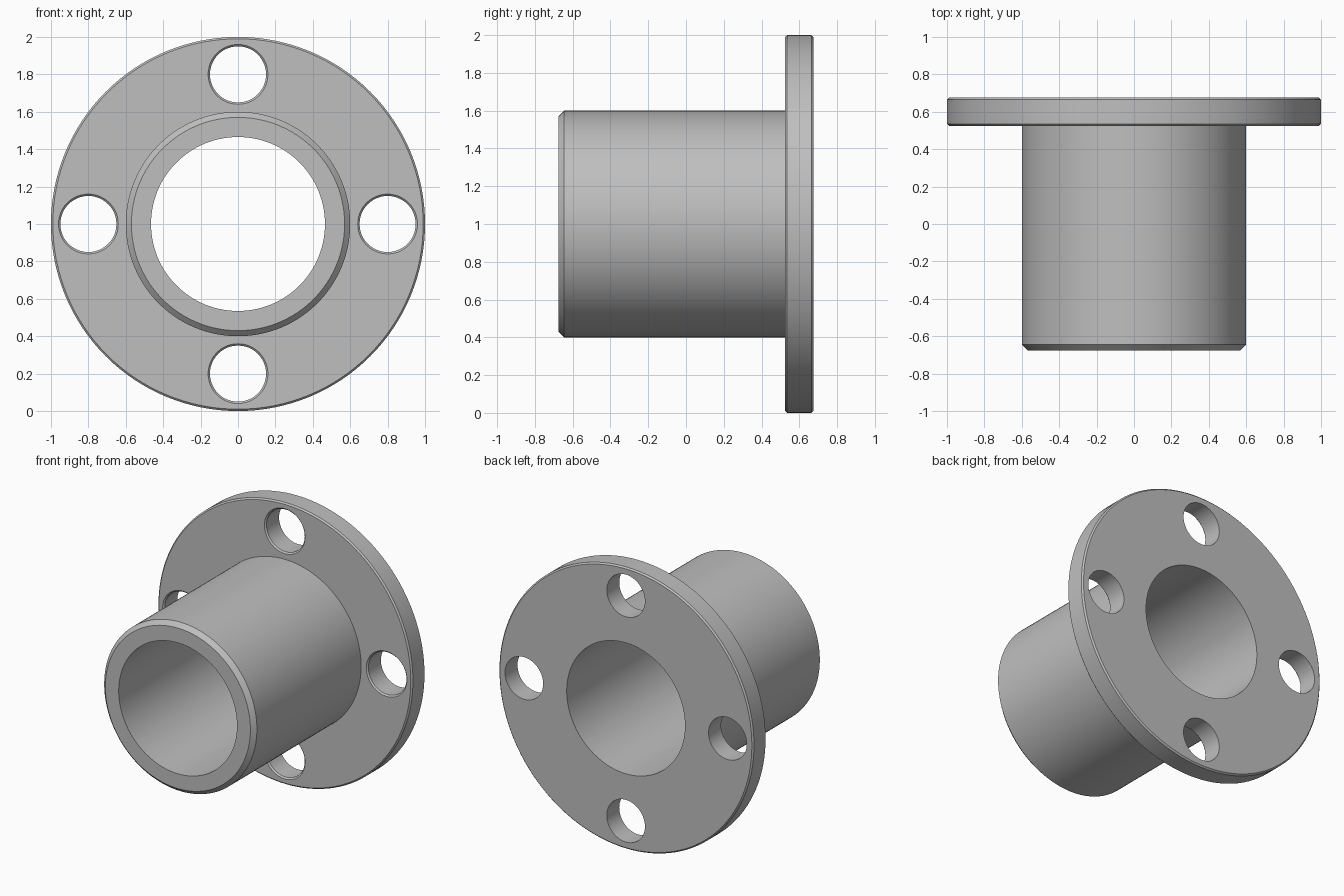
import bpy, bmesh, math
from mathutils import Matrix

if "Cube" in bpy.data.objects:
    bpy.data.objects.remove(bpy.data.objects["Cube"])

CENTRE_Z = 1.0
FRONT, SEAT, BACK = -0.675, 0.525, 0.675   # sleeve end, flange front, flange back

grey = bpy.data.materials.new("plain grey")
grey.diffuse_color = (0.52, 0.52, 0.52, 1)
grey.use_nodes = True
grey.node_tree.nodes["Principled BSDF"].inputs["Base Color"].default_value = grey.diffuse_color


def revolve(name, profile, segments, x=0.0, z=CENTRE_Z, closed=True):
    """Turn a (radius, y) profile about an axis parallel to y through (x, z)."""
    bm = bmesh.new()
    verts = [bm.verts.new((r, y, 0)) for r, y in profile]
    pairs = list(zip(verts, verts[1:]))
    if closed:
        pairs.append((verts[-1], verts[0]))
    edges = [bm.edges.new(p) for p in pairs]
    bmesh.ops.spin(bm, geom=verts + edges, cent=(0, 0, 0), axis=(0, 1, 0),
                   angle=math.tau, steps=segments, use_merge=True)
    bmesh.ops.remove_doubles(bm, verts=bm.verts, dist=1e-5)
    bmesh.ops.recalc_face_normals(bm, faces=bm.faces)
    bm.transform(Matrix.Translation((x, 0, z)))
    mesh = bpy.data.meshes.new(name)
    bm.to_mesh(mesh)
    bm.free()
    mesh.materials.append(grey)
    obj = bpy.data.objects.new(name, mesh)
    bpy.context.collection.objects.link(obj)
    return obj


# Sleeve and flange turned as one piece, with chamfered rims and a through bore
c, e = 0.03, 0.01
bushing = revolve("flanged_bushing", [
    (0.465, FRONT), (0.6 - c, FRONT), (0.6, FRONT + c), (0.6, SEAT),
    (1 - e, SEAT), (1, SEAT + e), (1, BACK - e), (1 - e, BACK), (0.465, BACK)], 128)

bpy.context.view_layer.objects.active = bushing
bushing.select_set(True)

# Four bolt holes, lightly countersunk on the front of the flange
for i in range(4):
    a = i * math.pi / 2
    cutter = revolve("bolt_hole_cutter", [
        (0, SEAT - 0.02), (0.16, SEAT - 0.02), (0.16, SEAT), (0.15, SEAT + 0.01),
        (0.15, BACK + 0.05), (0, BACK + 0.05)], 48,
        0.8 * math.cos(a), CENTRE_Z + 0.8 * math.sin(a), closed=False)
    cutter.hide_render = True
    mod = bushing.modifiers.new("bolt_hole", 'BOOLEAN')
    mod.operation = 'DIFFERENCE'
    mod.solver = 'EXACT'
    mod.object = cutter
    bpy.ops.object.modifier_apply(modifier=mod.name)
    bpy.data.objects.remove(cutter)

bpy.ops.object.shade_smooth_by_angle(angle=math.radians(30))
